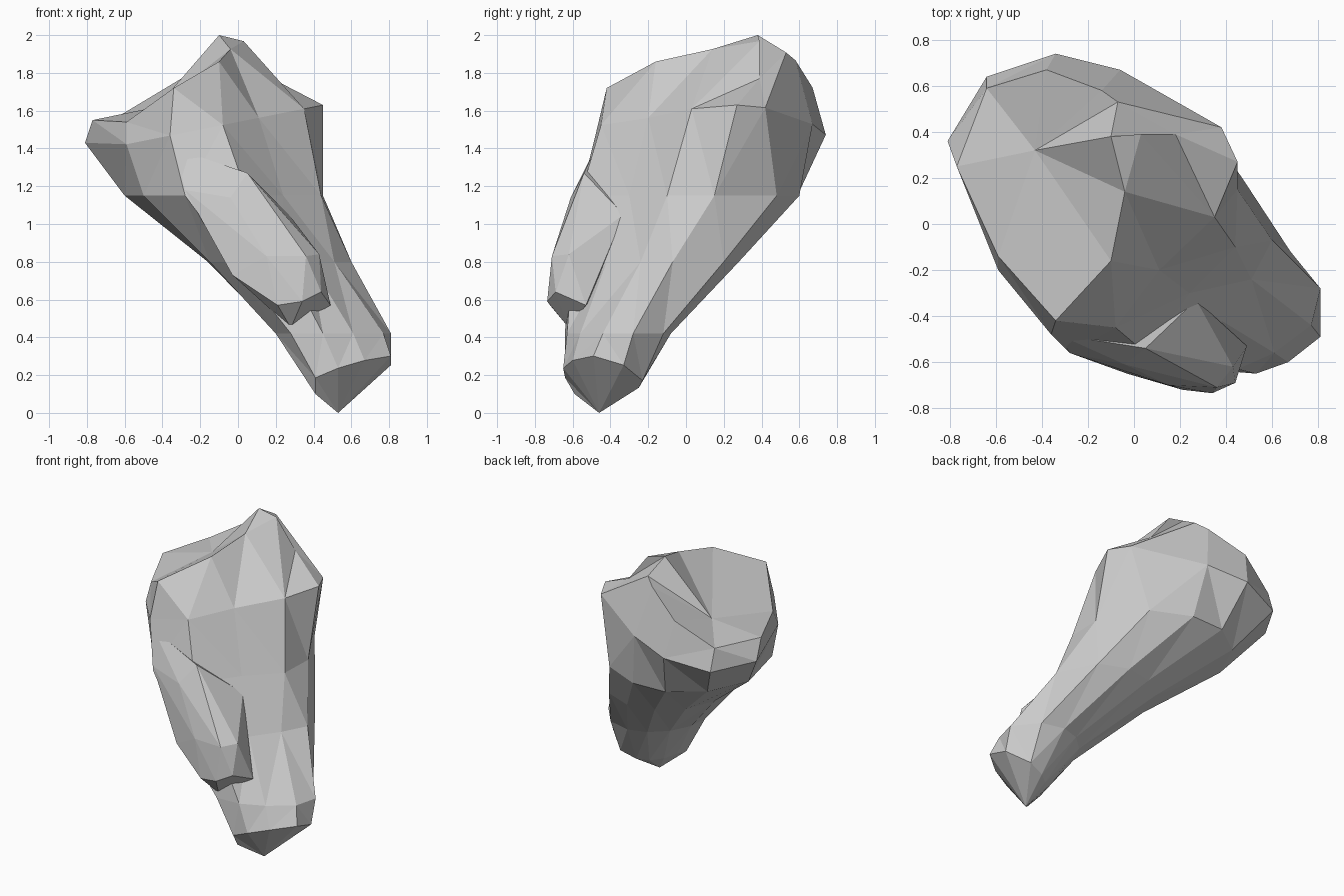
import bpy, bmesh

if "Cube" in bpy.data.objects:
    bpy.data.objects.remove(bpy.data.objects["Cube"])

# Cross-sections from foot to head: slicing plane z = c + a*x + b*y, then the outline (x, y),
# anticlockwise from the front-left corner; a third value lifts a corner off the plane
SHAFT = [
    # foot edge
    ((-.17, .4, -.3), [(.41, -.64), (.53, -.65), (.67, -.60), (.81, -.49), (.81, -.33), (.68, -.23),
                       (.57, -.25), (.50, -.30), (.44, -.38), (.40, -.47), (.41, -.59, .1)]),
    # ankle
    ((.42, 0, 0), [(.28, -.64), (.45, -.63), (.61, -.56), (.77, -.44), (.81, -.28), (.68, -.12),
                   (.52, -.08), (.39, -.12), (.28, -.22), (.21, -.36), (.20, -.50)]),
    # mid shaft
    ((.80, 0, 0), [(-.02, -.63), (.25, -.60), (.38, -.42), (.51, -.24), (.60, -.07), (.47, .20),
                   (.27, .28), (.08, .24), (-.08, .12), (-.16, -.10), (-.15, -.38)]),
]
HEAD = [
    # neck
    ((1.15, 0, 0), [(-.28, -.56), (.05, -.56), (.24, -.30), (.44, -.10), (.45, .15), (.27, .48),
                    (0, .60), (-.25, .59), (-.47, .43), (-.60, .15), (-.50, -.26)]),
    # widest part of the head
    ((1.54, .2, 0), [(-.36, -.48), (-.08, -.45), (.11, -.20), (.35, .03), (.45, .27), (.38, .42),
                     (-.06, .67), (-.34, .74), (-.64, .64), (-.81, .36, 1.43), (-.59, -.20)]),
    # rim of the tilted top, with a peak and a saddle beside it
    ((1.95, .6, 0), [(-.34, -.42, 1.72), (-.10, -.16, 1.86), (-.04, .14), (.03, .39), (.18, .39, 1.77),
                     (-.07, .53), (-.14, .58), (-.38, .67), (-.64, .59), (-.77, .25, 1.55),
                     (-.59, -.14, 1.54)]),
]
FOOT_TIP = (.53, -.46, 0)
DISH_CENTRE = (-.43, .32, 1.62)


def finish(bm, name):
    bmesh.ops.recalc_face_normals(bm, faces=bm.faces[:])
    mesh = bpy.data.meshes.new(name)
    bm.to_mesh(mesh)
    bm.free()
    obj = bpy.data.objects.new(name, mesh)
    bpy.context.collection.objects.link(obj)
    return obj


def corner(plane, p):
    c, a, b = plane
    return p if len(p) == 3 else (p[0], p[1], c + a * p[0] + b * p[1])


# Main body: loft through the sections, closed by a pointed foot and a hollow top
bm = bmesh.new()
rings = [[bm.verts.new(corner(plane, p)) for p in outline] for plane, outline in SHAFT + HEAD]
n = len(rings[0])
for low, high in zip(rings, rings[1:]):
    for i in range(n):
        j = (i + 1) % n
        bm.faces.new((low[i], low[j], high[j], high[i]))
tip, centre, peak = [bm.verts.new(p) for p in (FOOT_TIP, DISH_CENTRE, (-.10, .38, 2.0))]
for i in range(n):
    j = (i + 1) % n
    bm.faces.new((rings[0][i], rings[0][j], tip))
    # the rim corners beside the peak run up to it, the rest fall to the dish
    top = peak if i in (2, 3, 4) else centre
    bm.faces.new((rings[-1][i], rings[-1][j], top))
for k in (2, 5):
    bm.faces.new((rings[-1][k], peak, centre))
bmesh.ops.triangulate(bm, faces=bm.faces[:], quad_method='SHORT_EDGE')
finish(bm, "bone_shaft")

# Front ridge: faceted block running down the front and ending in an overhang
RIDGE = [(-.33, -.48, 1.40), (.05, -.54, 1.27), (.27, -.33, 1.05), (.43, -.62, .84),
         (.49, -.53, .57), (.44, -.69, .64), (.34, -.735, .59), (.21, -.72, .57),
         (-.03, -.65, .73), (-.28, -.56, 1.18), (-.04, -.61, 1.14), (.15, -.70, .83),
         (.36, -.71, .83), (.28, -.62, .45), (.10, -.40, .70)]
bm = bmesh.new()
for p in RIDGE:
    bm.verts.new(p)
bmesh.ops.convex_hull(bm, input=bm.verts[:])
loose = [v for v in bm.verts if not v.link_faces]
bmesh.ops.delete(bm, geom=loose, context='VERTS')
finish(bm, "front_ridge")
